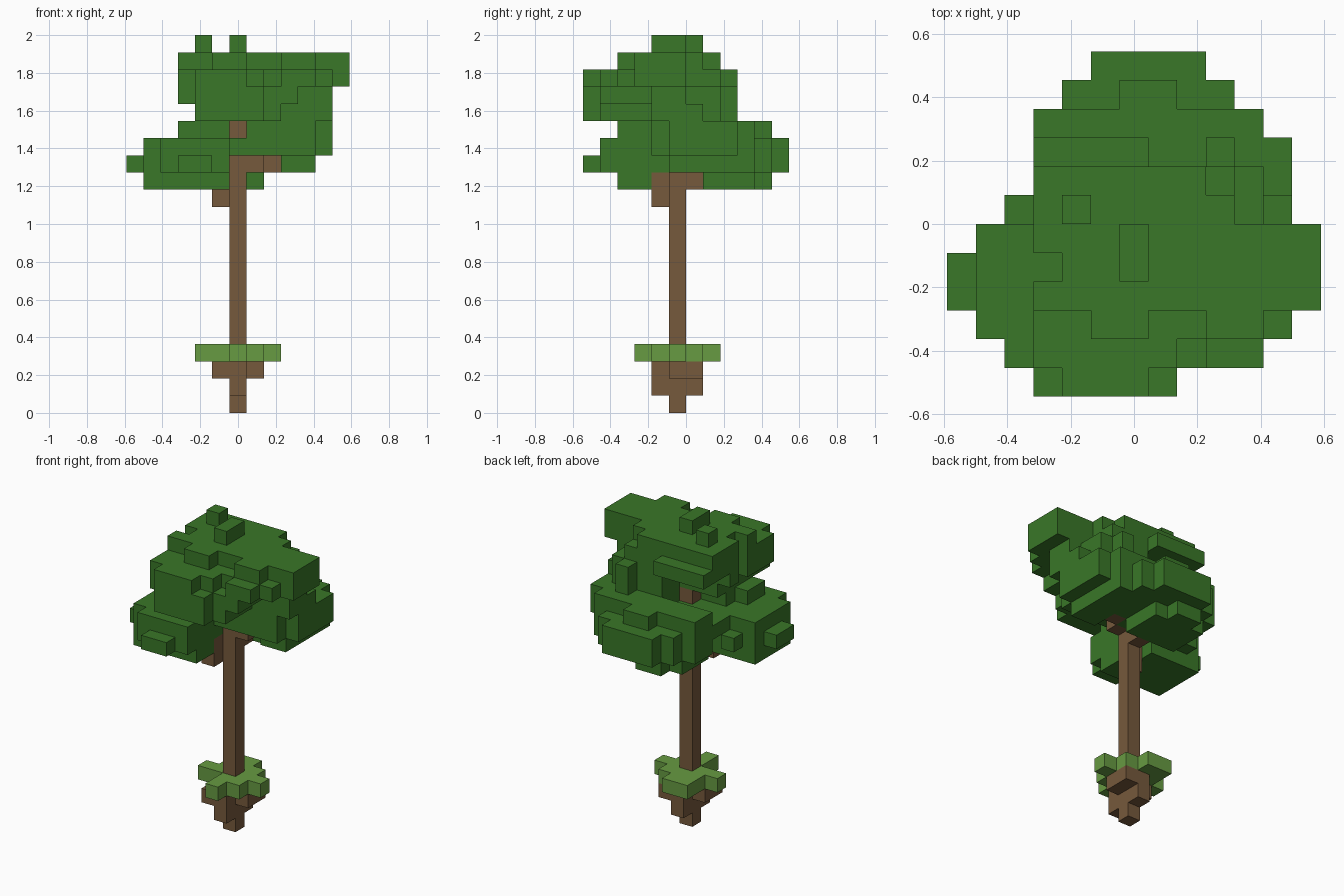
import bpy
import bmesh
from mathutils import Vector

if "Cube" in bpy.data.objects:
    bpy.data.objects.remove(bpy.data.objects["Cube"], do_unlink=True)

CELL = 2 / 22  # edge length of one block


def material(name, rgb):
    mat = bpy.data.materials.new(name)
    mat.use_nodes = True
    colour = (*rgb, 1)
    mat.diffuse_color = colour
    shader = next(n for n in mat.node_tree.nodes if n.type == "BSDF_PRINCIPLED")
    shader.inputs["Base Color"].default_value = colour
    shader.inputs["Roughness"].default_value = 1
    return mat


def slab(x, y, z, cut=0):
    """Blocks filling inclusive ranges, with corners stepped off in plan."""
    cells = set()
    for i in range(x[0], x[1] + 1):
        for j in range(y[0], y[1] + 1):
            edge_x = min(i - x[0], x[1] - i)
            edge_y = min(j - y[0], y[1] - j)
            if edge_x + edge_y >= cut:
                cells.update((i, j, k) for k in range(z[0], z[1] + 1))
    return cells


def block_object(name, cells, mat):
    """Skin a set of blocks, keeping only the outer faces."""
    bm = bmesh.new()
    for cell in cells:
        for axis in range(3):
            for side in (-1, 1):
                neighbour = list(cell)
                neighbour[axis] += side
                if tuple(neighbour) in cells:
                    continue
                normal = Vector((0, 0, 0))
                normal[axis] = side
                u = Vector((0, 0, 0))
                u[(axis + 1) % 3] = 0.5
                v = normal.cross(u)
                centre = Vector(cell) + Vector((0, -0.5, 0.5)) + normal / 2
                corners = (centre - u - v, centre + u - v,
                           centre + u + v, centre - u + v)
                bm.faces.new([bm.verts.new(c * CELL) for c in corners])
    bmesh.ops.remove_doubles(bm, verts=bm.verts, dist=CELL / 100)
    mesh = bpy.data.meshes.new(name)
    bm.to_mesh(mesh)
    bm.free()
    mesh.materials.append(mat)
    obj = bpy.data.objects.new(name, mesh)
    bpy.context.collection.objects.link(obj)
    return obj


bark = material("brown bark", (0.182, 0.1, 0.045))
foliage = material("dark green foliage", (0.041, 0.184, 0.021))
grass = material("light green grass", (0.135, 0.325, 0.054))

# Trunk and short branches
trunk = slab(x=(0, 0), y=(0, 0), z=(0, 16))
branches = slab(x=(-1, -1), y=(-1, -1), z=(12, 13))
branches |= slab(x=(0, 0), y=(1, 1), z=(13, 13))
branches |= slab(x=(1, 1), y=(0, 0), z=(14, 14))
branches |= slab(x=(2, 2), y=(1, 1), z=(14, 14))

# Soil clod under the grass
soil = slab(x=(0, 0), y=(-1, 1), z=(1, 2))
soil |= slab(x=(-1, 1), y=(0, 0), z=(2, 2))
soil |= slab(x=(1, 1), y=(1, 1), z=(2, 2))
soil |= slab(x=(-1, -1), y=(-1, -1), z=(2, 2))
wood = trunk | branches | soil

# Grass patch with ragged outline
turf = slab(x=(-2, 2), y=(0, 0), z=(3, 3))
turf |= slab(x=(0, 0), y=(-2, 2), z=(3, 3))
turf |= slab(x=(0, 1), y=(-1, 1), z=(3, 3))
turf |= slab(x=(-1, 0), y=(0, 2), z=(3, 3))

# Low clump on the front, right-hand side of the tree
front_clump = slab(x=(-5, -2), y=(-3, 0), z=(13, 13))
front_clump |= slab(x=(-1, -1), y=(-3, -2), z=(13, 13))
front_clump |= slab(x=(-5, -1), y=(-3, 0), z=(14, 15))
front_clump |= slab(x=(-4, -1), y=(-4, -4), z=(14, 15))
front_clump |= slab(x=(-4, -4), y=(1, 1), z=(14, 14))
front_clump |= slab(x=(-6, -6), y=(-2, -1), z=(14, 14))
front_clump |= slab(x=(-3, -2), y=(-5, -5), z=(14, 14))
front_clump |= slab(x=(-3, -1), y=(-3, -1), z=(16, 16))

# Low clump at the back
back_clump = slab(x=(-2, 1), y=(2, 4), z=(13, 13))
back_clump |= slab(x=(-1, 0), y=(5, 5), z=(13, 13))
back_clump |= slab(x=(-3, 4), y=(1, 6), z=(14, 14), cut=2)
back_clump |= slab(x=(3, 4), y=(0, 2), z=(14, 14))
back_clump |= slab(x=(-3, 4), y=(-1, 6), z=(15, 15), cut=2)
back_clump |= slab(x=(3, 4), y=(-1, 0), z=(15, 15))
back_clump |= slab(x=(5, 5), y=(0, 3), z=(15, 16))
back_clump |= slab(x=(1, 4), y=(-1, 2), z=(16, 16))
back_clump |= slab(x=(-3, 4), y=(3, 4), z=(16, 16))
back_clump |= slab(x=(0, 1), y=(5, 5), z=(16, 16))

# High crown, hollow beneath its back edge and stepping out towards the top
crown = slab(x=(-2, 2), y=(-4, 0), z=(17, 17))
crown |= slab(x=(3, 5), y=(-1, 1), z=(17, 17))
crown |= slab(x=(1, 4), y=(0, 2), z=(17, 18))
crown |= slab(x=(-3, 3), y=(-4, 0), z=(18, 18))
crown |= slab(x=(4, 5), y=(-1, 0), z=(18, 18))
crown |= slab(x=(-2, 1), y=(-5, -5), z=(17, 18))
crown |= slab(x=(-2, 0), y=(-5, -5), z=(19, 19))
crown |= slab(x=(-3, 1), y=(-4, -4), z=(19, 19))
crown |= slab(x=(3, 4), y=(-4, -4), z=(19, 19))
crown |= slab(x=(-3, 5), y=(-3, 0), z=(19, 19))
crown |= slab(x=(-3, 3), y=(1, 2), z=(19, 19))
crown |= slab(x=(-3, 0), y=(3, 3), z=(19, 19))
crown |= slab(x=(3, 3), y=(3, 3), z=(17, 18))
crown |= slab(x=(-2, 6), y=(-2, 0), z=(19, 20))
crown |= slab(x=(-3, -3), y=(-2, -2), z=(20, 20))
crown |= slab(x=(-3, 2), y=(0, 2), z=(20, 20))
crown |= slab(x=(3, 3), y=(0, 1), z=(20, 20))
crown |= slab(x=(-1, 0), y=(-3, -3), z=(20, 20))
crown |= slab(x=(3, 4), y=(-3, -3), z=(20, 20))

# Tufts on the very top
tufts = slab(x=(-2, -2), y=(1, 1), z=(21, 21))
tufts |= slab(x=(0, 0), y=(-1, 0), z=(21, 21))

# Narrow notch down the side of the crown
notch = slab(x=(-3, -3), y=(-1, -1), z=(16, 20))

leaves = (front_clump | back_clump | crown | tufts) - wood - notch

block_object("trunk_and_branches", wood, bark)
block_object("grass_patch", turf - wood, grass)
block_object("leaf_canopy", leaves, foliage)
